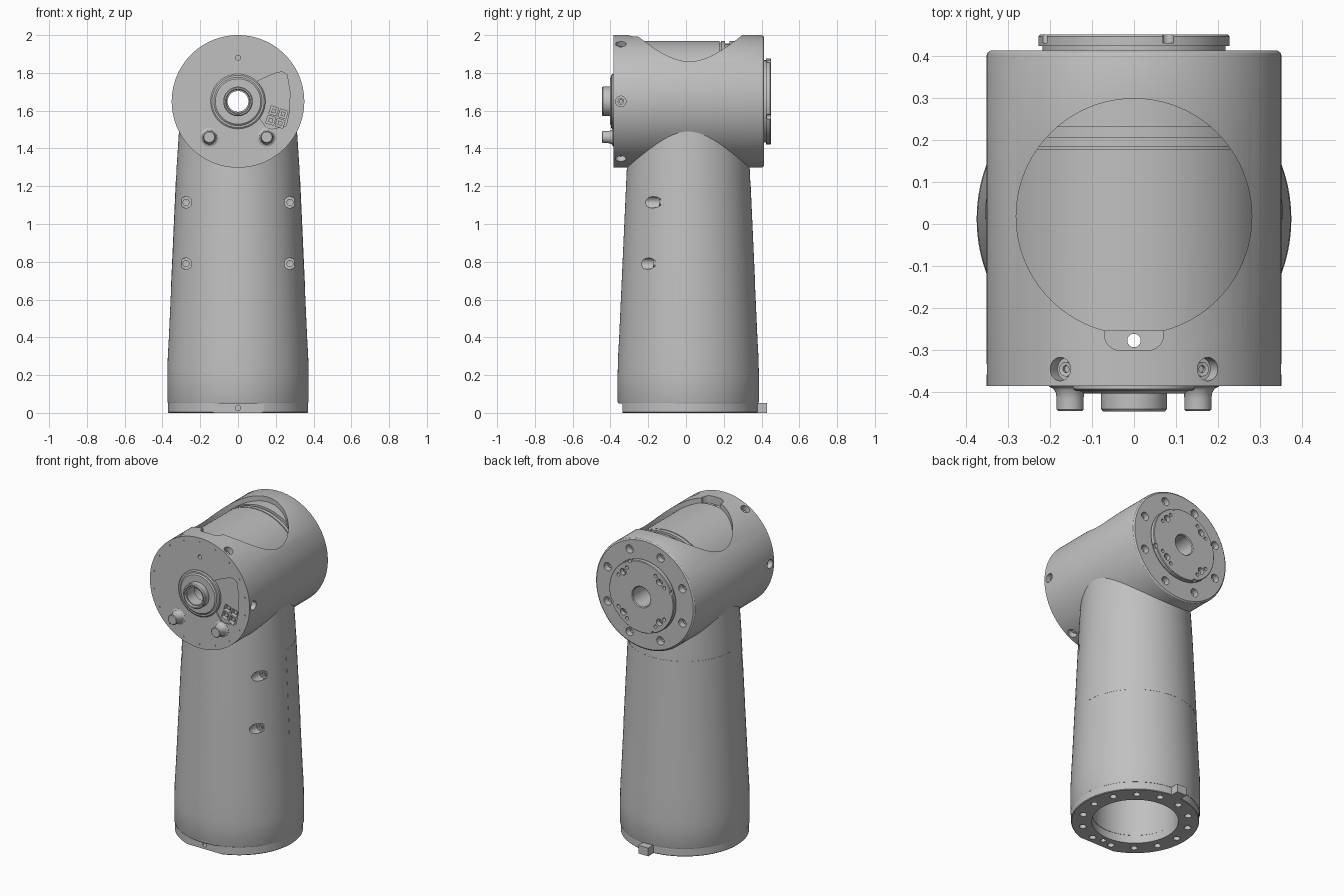
import bpy, bmesh, math
from mathutils import Vector, Matrix

cube = bpy.data.objects.get("Cube")
if cube:
    bpy.data.objects.remove(cube, do_unlink=True)

grey = bpy.data.materials.new("machined grey")
grey.use_nodes = True
COLOUR = (0.53, 0.53, 0.53, 1)
grey.diffuse_color = COLOUR
grey.node_tree.nodes["Principled BSDF"].inputs["Base Color"].default_value = COLOUR

HEAD_Z = 1.649  # height of the head axis
ARM_Y = 0.012   # offset of the column axis
FRONT, BACK, UP = (0, -1, 0), (0, 1, 0), (0, 0, 1)


def finish(name, bm, matrix=Matrix()):
    bmesh.ops.remove_doubles(bm, verts=bm.verts, dist=1e-6)
    bmesh.ops.recalc_face_normals(bm, faces=bm.faces)
    if bm.calc_volume(signed=True) < 0:
        bmesh.ops.reverse_faces(bm, faces=bm.faces)
    mesh = bpy.data.meshes.new(name)
    bm.to_mesh(mesh)
    bm.free()
    mesh.transform(matrix)
    mesh.materials.append(grey)
    obj = bpy.data.objects.new(name, mesh)
    bpy.context.collection.objects.link(obj)
    return obj


def lathe(name, profile, loc, axis=UP, seg=96, ring=False, start=0, sweep=math.tau):
    """Revolve (radius, height) points; ring closes the profile into a loop."""
    bm = bmesh.new()
    full = sweep > 6.28
    rows = [[bm.verts.new((r * math.cos(a), r * math.sin(a), h)) for r, h in profile]
            for a in (start + sweep * i / seg for i in range(seg if full else seg + 1))]
    n = len(profile)
    for i in range(seg):
        a, b = rows[i], rows[(i + 1) % len(rows)]
        for j in range(n if ring else n - 1):
            k = (j + 1) % n
            bm.faces.new((a[j], b[j], b[k], a[k]))
    if not ring:
        bm.faces.new([row[0] for row in rows])
        bm.faces.new([row[-1] for row in rows])
    elif not full:
        bm.faces.new(rows[0])
        bm.faces.new(rows[-1])
    turn = Vector(axis).to_track_quat('Z', 'Y').to_matrix().to_4x4()
    return finish(name, bm, Matrix.Translation(loc) @ turn)


def rod(loc, axis, r, length, seg=24):
    """Plain cylinder reaching the same length both ways from loc."""
    return lathe("rod", [(r, -length), (r, length)], loc, axis, seg)


def screw_hole(loc, axis, r, depth):
    """Counterbore with a socket screw head left standing in it."""
    s = r * 0.62
    return lathe("screw_hole", [(r * .3, -depth), (r * .3, -depth * .75), (s, -depth * .7),
                                (s, -depth), (r, -depth), (r, .08)], loc, axis, 24)


def box(name, low, high, spin=0, bevel=0):
    """Box, with its two upright front edges rounded if a bevel is given."""
    bm = bmesh.new()
    bmesh.ops.create_cube(bm, size=1)
    bmesh.ops.scale(bm, vec=Vector(high) - Vector(low), verts=bm.verts)
    if bevel:
        uprights = [e for e in bm.edges if abs(e.verts[0].co.z - e.verts[1].co.z) > .001
                    and e.verts[0].co.y < 0]
        bmesh.ops.bevel(bm, geom=uprights, offset=bevel, segments=6, profile=.5, affect='EDGES')
    mid = (Vector(low) + Vector(high)) / 2
    return finish(name, bm, Matrix.Translation(mid) @ Matrix.Rotation(spin, 4, 'Y'))


def cut(target, cutters):
    """Subtract every cutter from the target and discard the cutters."""
    bpy.context.view_layer.objects.active = target
    for c in cutters:
        c.hide_render = True
        mod = target.modifiers.new("cut", 'BOOLEAN')
        mod.operation, mod.solver, mod.object = 'DIFFERENCE', 'EXACT', c
        bpy.ops.object.modifier_apply(modifier=mod.name)
        bpy.data.objects.remove(c, do_unlink=True)


def polar(r, degrees, y):
    a = math.radians(degrees)
    return (r * math.cos(a), y, HEAD_Z + r * math.sin(a))


centre = (0, 0, HEAD_Z)

# Head housing: a horizontal drum with a through bore
head = lathe("head_housing", [(.062, -.385), (.351, -.385), (.351, .399), (.348, .407),
                              (.34, .413), (.062, .413)], centre, BACK, 128, ring=True)

# Round access window on top, stopping at a grooved inner drum
window = lathe("window_cutter", [(.28, 1.7), (.28, 2.1)], (0, .018, 0))
cut(window, [lathe("inner_drum", [(.32, -.35), (.32, .178), (.312, .178), (.312, .184), (.32, .184),
                                  (.32, .207), (.306, .207), (.306, .23), (.32, .23), (.32, .35)],
                   centre, BACK, 128)])
cutters = [window, box("pocket", (-.07, -.3, 1.95), (.07, -.254, 2.1), bevel=.036),
           rod((0, -.277, 1.6), UP, .016, .5)]

# Radial screws near the front rim
for i in range(6):
    p = polar(.35, 60 * i, -.345)
    cutters.append(screw_hole(p, Vector(p) - Vector((0, -.345, HEAD_Z)), .028, .035))

# Bolt holes around the back face
for i in range(8):
    cutters.append(screw_hole(polar(.285, 22.5 + 45 * i, .413), BACK, .026, .04))

# Recessed connector panel on the front face
outline = [(.09, .1), (.14, .125), (.2, .15), (.235, .157), (.26, .14), (.275, .05),
           (.272, -.05), (.255, -.13), (.16, -.15), (.1, -.07)]
bm = bmesh.new()
face = bm.faces.new([bm.verts.new((x, -.5, HEAD_Z + z)) for x, z in outline])
grown = bmesh.ops.extrude_face_region(bm, geom=[face])
bmesh.ops.translate(bm, vec=(0, .123, 0),
                    verts=[v for v in grown["geom"] if isinstance(v, bmesh.types.BMVert)])
cutters.append(finish("panel_cutter", bm))

# Four sockets with contact blocks
TILT = math.radians(18)
for u in (-.026, .026):
    for v in (-.026, .026):
        x = .206 + u * math.cos(TILT) + v * math.sin(TILT)
        z = 1.566 - u * math.sin(TILT) + v * math.cos(TILT)
        cutters.append(box("socket", (x - .021, -.42, z - .021), (x + .021, -.335, z + .021), TILT))
        box("contact_block", (x - .011, -.365, z - .011), (x + .011, -.33, z + .011), TILT)

# Pin hole and index dots on the front face
cutters.append(rod((0, -.385, 1.88), FRONT, .013, .03))
for i in range(18):
    cutters.append(rod(polar(.325, 10 + 20 * i, -.385), FRONT, .004, .006, 8))
cut(head, cutters)

# Front boss and hollow hub
lathe("front_boss", [(.055, -.36), (.145, -.36), (.145, -.392), (.138, -.397), (.128, -.397),
                     (.12, -.403), (.055, -.403)], centre, BACK, ring=True)
lathe("front_hub", [(.055, -.36), (.078, -.36), (.078, -.44), (.073, -.446), (.066, -.446),
                    (.062, -.435), (.055, -.435)], centre, BACK, ring=True)

# Two flared front knobs
for side in (-1, 1):
    lathe("front_knob", [(.05, -.01), (.05, .001), (.04, .006), (.034, .016), (.032, .03),
                         (.032, .056), (.028, .06)], (side * .152, -.385, 1.46), FRONT, 32)

# Output flange on the back
flange = lathe("output_flange", [(.062, .39), (.218, .39), (.218, .423), (.227, .423), (.227, .446),
                                 (.223, .45), (.067, .45), (.062, .445)], centre, BACK, ring=True)
cutters = []
for i in range(4):
    a = 45 + 90 * i
    cutters.append(screw_hole(polar(.18, a, .45), BACK, .021, .03))
    cutters += [rod(polar(.19, a + d, .45), BACK, .011, .025, 16) for d in (-13, 13)]
    cutters.append(rod(polar(.228, a + 24, .45), BACK, .014, .02, 16))
cut(flange, cutters)


def cover_screws():
    return [screw_hole((x, y, z), FRONT, .03, .03) for x in (-.275, .275)
            for y, z in ((-.165, 1.115), (-.195, .79))]


# Tapered hollow column
column = lathe("column", [(.25, .05), (.37, .05), (.374, .06), (.374, .2), (.372, .29),
                          (.366, .4), (.325, 1.3), (.312, 1.5), (.25, 1.5)],
               (0, ARM_Y, 0), seg=128, ring=True)
cut(column, [rod((0, -.277, .7), UP, .016, .9)] + cover_screws())

# Nearly flush cover over the front half of the column
cover = lathe("front_cover", [(.349, .675), (.3545, .675), (.3295, 1.225), (.324, 1.225)],
              (0, ARM_Y, 0), seg=64, ring=True, start=math.pi, sweep=math.pi)
cut(cover, cover_screws())

# Base ring with a flat front, bolt circle and locating tab
base = lathe("base_ring", [(.25, 0), (.366, 0), (.37, .004), (.37, .052), (.25, .052)],
             (0, ARM_Y - .002, 0), seg=128, ring=True)
cutters = [box("flat", (-.5, -.6, -.1), (.5, -.335, .2)),
           rod((0, -.335, .027), FRONT, .014, .03), rod((0, -.277, 0), UP, .016, .2)]
for i in range(14):
    a = math.tau * (i + .5) / 14 + math.pi / 2
    cutters.append(rod((.31 * math.cos(a), ARM_Y + .31 * math.sin(a), 0), UP, .02, .035))
cut(base, cutters)
box("base_tab", (-.035, .35, 0), (.035, .43, .052))

# Inner ceiling closing the column
lathe("column_ceiling", [(.255, 1.32), (.255, 1.34)], (0, ARM_Y, 0))

bpy.ops.object.select_all(action='DESELECT')
for obj in bpy.context.collection.objects:
    if obj.type == 'MESH' and grey.name in obj.data.materials:
        obj.select_set(True)
        bpy.context.view_layer.objects.active = obj
bpy.ops.object.shade_smooth_by_angle(angle=math.radians(30))
